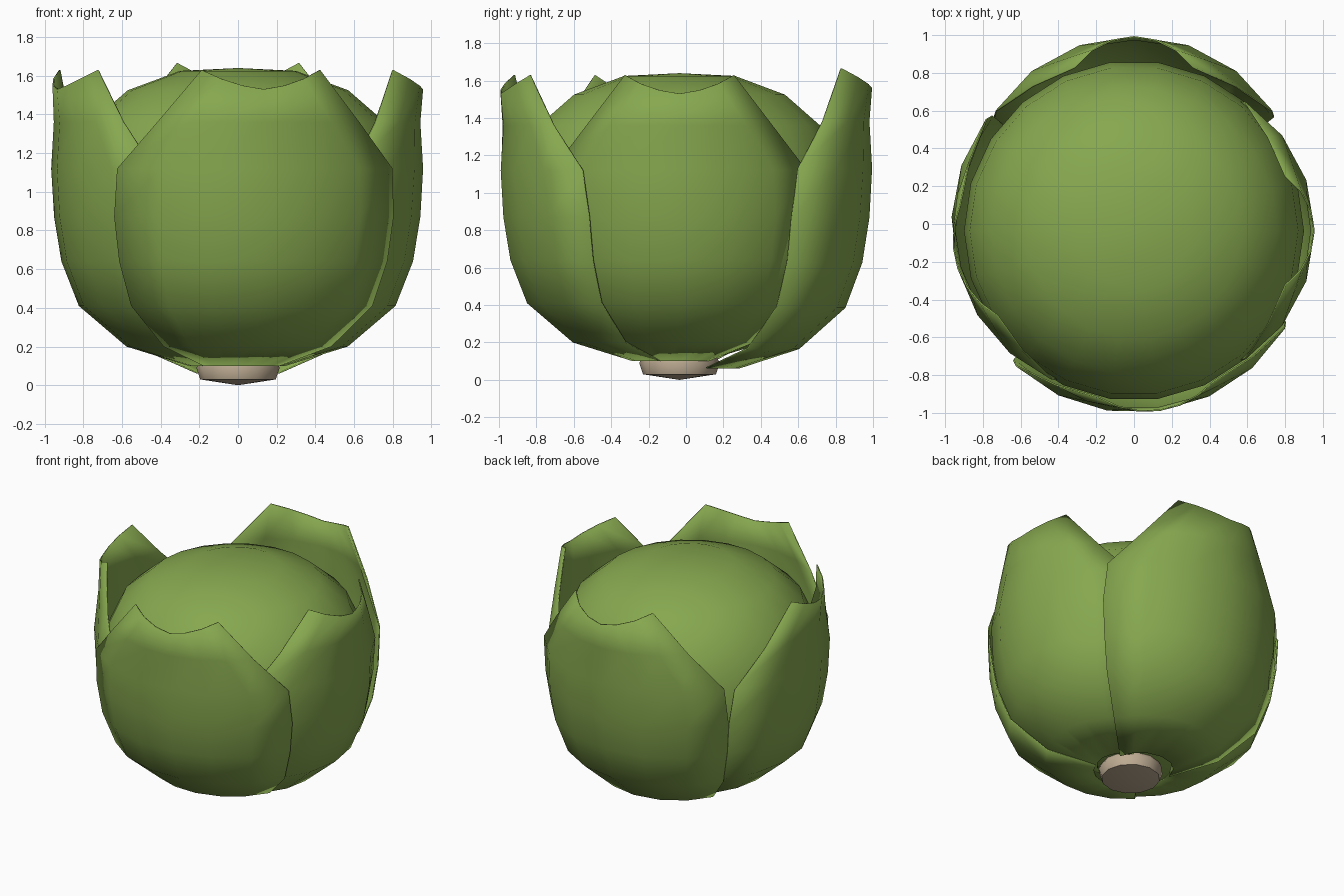
import bpy, bmesh, math

if "Cube" in bpy.data.objects:
    bpy.data.objects.remove(bpy.data.objects["Cube"], do_unlink=True)

CENTRE_Y = -0.035


def material(name, rgb):
    m = bpy.data.materials.new(name)
    m.use_nodes = True
    m.diffuse_color = (*rgb, 1)
    m.node_tree.nodes["Principled BSDF"].inputs["Base Color"].default_value = (*rgb, 1)
    return m


leaf_green = material("leaf_green", (0.24, 0.39, 0.078))
stem_tan = material("stem_tan", (0.51, 0.41, 0.29))


def finish(name, bm, mat, angle):
    mesh = bpy.data.meshes.new(name)
    bm.to_mesh(mesh)
    bm.free()
    mesh.materials.append(mat)
    ob = bpy.data.objects.new(name, mesh)
    ob.location.y = CENTRE_Y
    bpy.context.collection.objects.link(ob)
    bpy.ops.object.select_all(action="DESELECT")
    ob.select_set(True)
    bpy.context.view_layer.objects.active = ob
    bpy.ops.object.shade_smooth_by_angle(angle=math.radians(angle))
    return ob


def lathe(name, profile, steps, mat, angle):
    """Spin a (radius, height) profile around the upright axis."""
    bm = bmesh.new()
    verts = [bm.verts.new((r, 0, z)) for r, z in profile]
    edges = [bm.edges.new(pair) for pair in zip(verts, verts[1:])]
    bmesh.ops.spin(bm, geom=verts + edges, axis=(0, 0, 1), cent=(0, 0, 0),
                   angle=math.tau, steps=steps, use_duplicate=False)
    bmesh.ops.remove_doubles(bm, verts=bm.verts, dist=0.001)
    bmesh.ops.recalc_face_normals(bm, faces=bm.faces)
    return finish(name, bm, mat, angle)


# Inner head and cut stem
lathe("cabbage_heart",
      [(0, 1.64), (0.3, 1.625), (0.57, 1.525), (0.76, 1.36), (0.87, 1.12), (0.9, 0.87),
       (0.87, 0.64), (0.78, 0.41), (0.53, 0.22), (0.2, 0.12), (0, 0.11)],
      22, leaf_green, 60)
lathe("stem", [(0, 0.12), (0.2, 0.12), (0.215, 0.09), (0.195, 0.03), (0, 0.0)],
      12, stem_tan, 50)

# Leaf rows: height, radius, half-width in degrees, inward curl of the sides
ROWS = [(0.1, 0.25, 56, 0), (0.2, 0.59, 51, 0), (0.41, 0.85, 51, 0), (0.64, 0.945, 51, 0),
        (0.87, 0.985, 51, 0), (1.12, 1.0, 49, 0), (1.36, 0.985, 35, 0.02), (1.53, 1.0, 20, 0.05)]
COLUMNS = 6


def leaf(name, heading, offset, slope, bend, lift=0.0, stretch=1.0):
    """Cupped leaf with a notched rim; offset, slope and bend set how it overlaps."""
    bm = bmesh.new()
    grid = []
    for i, (z, radius, half, curl) in enumerate(ROWS):
        row = []
        for j in range(COLUMNS + 1):
            u = 2 * j / COLUMNS - 1
            a = math.radians(heading + half * u)
            r = radius * 0.95 * (1 - curl * u * u) + offset + slope * u - bend * u * u
            h = z + (0.1 * abs(u) ** 1.5 if i == len(ROWS) - 1 else 0)
            h = 0.1 + lift + (h - 0.1) * stretch
            row.append(bm.verts.new((r * math.cos(a), r * math.sin(a), h)))
        grid.append(row)
    for low, high in zip(grid, grid[1:]):
        for j in range(COLUMNS):
            bm.faces.new((low[j], low[j + 1], high[j + 1], high[j]))
    ob = finish(name, bm, leaf_green, 60)
    solid = ob.modifiers.new("thickness", "SOLIDIFY")
    solid.thickness = 0.008
    solid.offset = -1


# Four wrapping leaves
leaf("right_leaf", 192, 0.007, -0.04, 0.015)
leaf("left_leaf", 0, 0.007, 0, 0.055)
leaf("front_leaf", 278, 0.015, 0, 0.012)
leaf("back_leaf", 90, 0.08, 0, 0.06, lift=-0.04, stretch=1.05)
